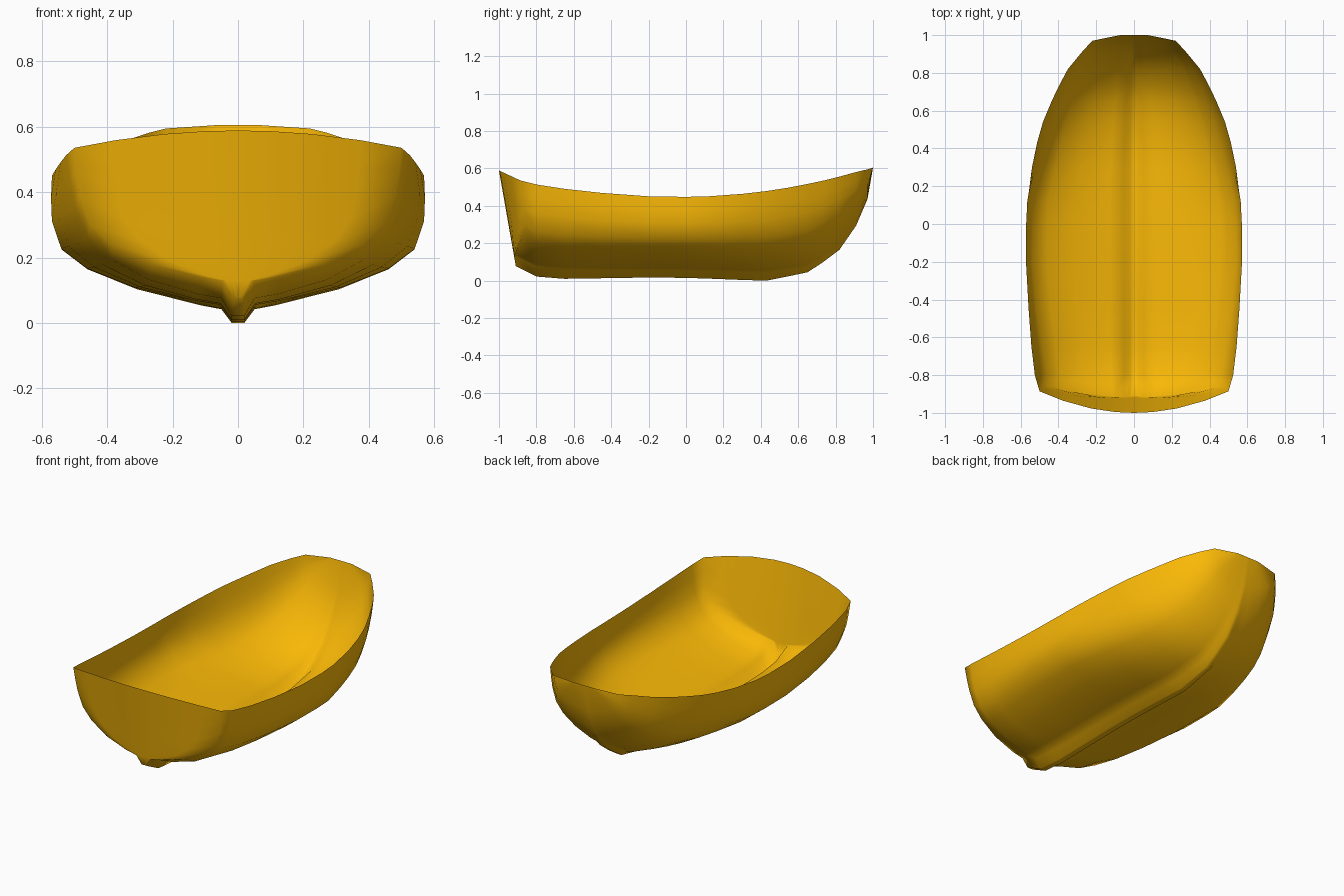
import bpy, bmesh

if "Cube" in bpy.data.objects:
    bpy.data.objects.remove(bpy.data.objects["Cube"])

# Hull stations from stern to bow: y, half beam, sheer height, keel height
STATIONS = [
    (-0.80, 0.525, 0.519, 0.027), (-0.65, 0.543, 0.496, 0.015),
    (-0.45, 0.558, 0.474, 0.018), (-0.20, 0.569, 0.456, 0.022),
    (0.00, 0.568, 0.453, 0.020), (0.12, 0.563, 0.456, 0.016),
    (0.30, 0.540, 0.469, 0.009), (0.43, 0.513, 0.484, 0.005),
    (0.54, 0.482, 0.501, 0.027), (0.65, 0.436, 0.522, 0.050),
    (0.73, 0.398, 0.539, 0.102), (0.82, 0.350, 0.561, 0.170),
    (0.91, 0.276, 0.586, 0.300), (0.970, 0.221, 0.600, 0.440),
    (1.00, 0.075, 0.610, 0.610)]

# Rib shape: width fraction, height fraction, and height without a keel bump
RIB = [(1.0, 1.0, 1.0), (1.005, 0.84, 0.84), (1.0, 0.68, 0.68),
       (0.95, 0.485, 0.48), (0.81, 0.345, 0.32), (0.55, 0.21, 0.165),
       (0.23, 0.115, 0.05), (0.097, 0.088, 0.015), (0.037, 0.0, 0.003),
       (0.0, 0.0, 0.0)]


def rib(half, sheer, keel, fade=0.0, vee=0.0):
    """Half cross-section; fade removes the keel bump, vee slackens the bilge."""
    pts = []
    for fx, fz, plain in RIB:
        fz = max(0.0, fz * (1 - fade) + plain * fade)
        if fz > 0.15:
            fx = fx * (1 - vee) + min(fx, fz ** 0.6) * vee
        pts.append((half * fx, keel + (sheer - keel) * fz))
    return pts


def clamp(t):
    return min(1.0, max(0.0, t))


def transom_y(x, z):
    return -1 + 0.105 * (x / 0.5) ** 2 + 0.176 * (0.594 - z)


def skin(bm, rows):
    for a, b in zip(rows, rows[1:]):
        for j in range(len(a) - 1):
            quad = []
            for v in (a[j], a[j + 1], b[j + 1], b[j]):
                if v not in quad:
                    quad.append(v)
            if len(quad) > 2:
                bm.faces.new(quad)


bm = bmesh.new()

# Stern edge and side planking
stern = rib(0.50, 0.541, 0.083, fade=-0.35, vee=0.15)
rows = [[bm.verts.new((x, transom_y(x, z), z)) for x, z in stern]]
for y, half, sheer, keel in STATIONS:
    bow = clamp((y - 0.45) / 0.5)
    aft = clamp((-0.3 - y) / 0.5)
    vee = 0.22 * clamp((y - 0.1) / 0.3) + 0.25 * aft
    section = rib(half, sheer, keel, fade=0.85 * bow - 0.3 * aft, vee=vee)
    rows.append([bm.verts.new((x, y, z)) for x, z in section])
skin(bm, rows)

# Bowed and raked transom
panel = []
for (x, z), (fx, fz, plain), edge in zip(stern, RIB, rows[0]):
    row = [edge]
    for t in (0.75, 0.45, 0.2, 0.0):
        if x == 0:
            row.append(edge)
            continue
        zz = z + 0.053 * plain * (1 - t * t)
        row.append(bm.verts.new((x * t, transom_y(x * t, zz), zz)))
    panel.append(row)
skin(bm, panel)

# Mirror to the other side
geom = bm.verts[:] + bm.edges[:] + bm.faces[:]
bmesh.ops.mirror(bm, geom=geom, axis='X', merge_dist=0.0001)
bmesh.ops.remove_doubles(bm, verts=bm.verts[:], dist=0.0005)
bmesh.ops.dissolve_degenerate(bm, edges=bm.edges[:], dist=0.0005)
low = min(v.co.z for v in bm.verts)
bmesh.ops.translate(bm, verts=bm.verts[:], vec=(0, 0, -low))
bmesh.ops.recalc_face_normals(bm, faces=bm.faces[:])
for f in bm.faces:
    f.smooth = True

mesh = bpy.data.meshes.new("boat_hull")
bm.to_mesh(mesh)
bm.free()
hull = bpy.data.objects.new("boat_hull", mesh)
bpy.context.collection.objects.link(hull)

# Yellow paint
paint = bpy.data.materials.new("yellow_paint")
paint.diffuse_color = (0.95, 0.48, 0.002, 1)
paint.use_nodes = True
paint.node_tree.nodes["Principled BSDF"].inputs["Base Color"].default_value = paint.diffuse_color
mesh.materials.append(paint)
